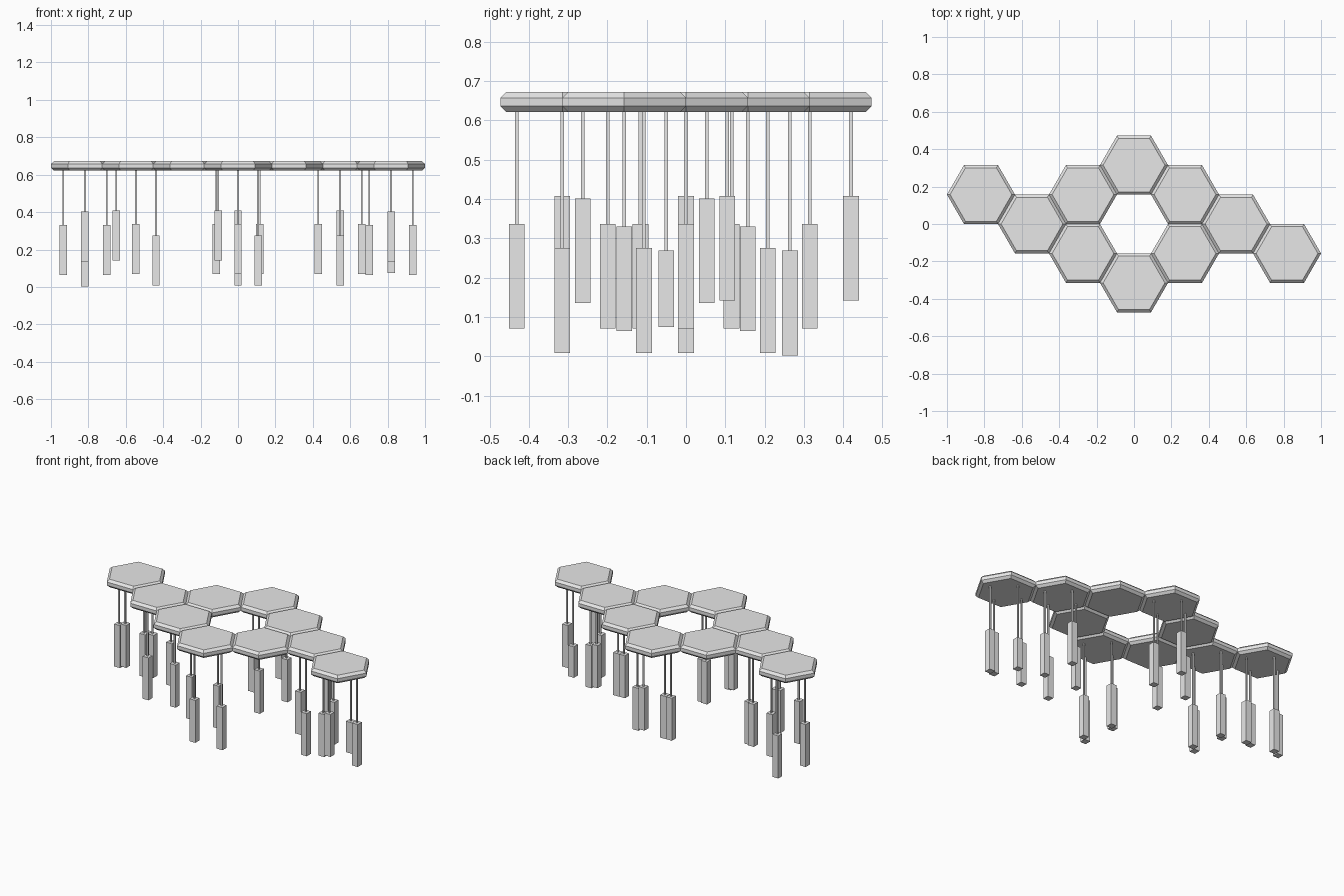
import bpy
import bmesh
import math
from mathutils import Matrix, Vector

if "Cube" in bpy.data.objects:
    bpy.data.objects.remove(bpy.data.objects["Cube"])

grey = bpy.data.materials.new("light grey")
grey.use_nodes = True
grey.diffuse_color = (0.8, 0.8, 0.8, 1)
grey.node_tree.nodes["Principled BSDF"].inputs["Base Color"].default_value = (0.8, 0.8, 0.8, 1)

R = 1 / 5.5                 # hexagon corner radius
ROW = R * math.sqrt(3)      # hexagon flat-to-flat width
Z_LOW, Z_HIGH, CHAMFER = 0.622, 0.672, 0.0145


def add_object(name, bm):
    bmesh.ops.recalc_face_normals(bm, faces=bm.faces)
    mesh = bpy.data.meshes.new(name)
    bm.to_mesh(mesh)
    bm.free()
    mesh.materials.append(grey)
    obj = bpy.data.objects.new(name, mesh)
    bpy.context.collection.objects.link(obj)


def hex_tile(name, cx, cy):
    """Hexagonal slab with chamfered upper and lower rims."""
    bm = bmesh.new()
    inner = R - CHAMFER / math.cos(math.pi / 6)
    profile = [(inner, Z_LOW), (R, Z_LOW + CHAMFER), (R, Z_HIGH - CHAMFER), (inner, Z_HIGH)]
    rings = []
    for radius, z in profile:
        angles = [i * math.pi / 3 for i in range(6)]
        rings.append([bm.verts.new((cx + radius * math.cos(a), cy + radius * math.sin(a), z))
                      for a in angles])
    for low, high in zip(rings, rings[1:]):
        for i in range(6):
            j = (i + 1) % 6
            bm.faces.new((low[i], low[j], high[j], high[i]))
    bm.faces.new(rings[0])
    bm.faces.new(rings[-1])
    add_object(name, bm)


def add_box(bm, x, y, z0, z1, width):
    place = Matrix.Translation((x, y, (z0 + z1) / 2)) @ Matrix.Diagonal((width, width, z1 - z0, 1))
    bmesh.ops.create_cube(bm, size=1, matrix=place)


def pendant(name, x, y, bottom, top):
    """Square block hung on a thin rod."""
    bm = bmesh.new()
    add_box(bm, x, y, bottom, top, 0.04)
    add_box(bm, x, y, top, Z_LOW + 0.005, 0.009)
    add_object(name, bm)


# Tiles on a hexagonal grid: (column, height in half rows)
tiles = {
    "far_right": (-3, 1), "right": (-2, 0), "right_back": (-1, 1), "right_front": (-1, -1),
    "back": (0, 2), "front": (0, -2), "left_back": (1, 1), "left_front": (1, -1),
    "left": (2, 0), "far_left": (3, -1),
}
centres = {n: Vector((c * 1.5 * R, r * ROW / 2)) for n, (c, r) in tiles.items()}
for name, c in centres.items():
    hex_tile(name + "_tile", c.x, c.y)

# Hung tiles: direction of the highest pendant; the lowest hangs opposite it
high_side = {
    "far_right": (0, -1), "far_left": (0, -1), "right": (-1, 0),
    "left": (0, 1), "front": (-1, 0), "back": (0, 1),
}
for name, side in high_side.items():
    c, d = centres[name], Vector(side)
    across = Vector((-d.y, d.x))
    drop = 0.006 if name.startswith("far") else 0
    low_bottom = 0.081 if name == "far_left" else 0.008
    for part, offset, bottom, top in (
            ("high", d * 0.105, 0.142, 0.408),
            ("low", d * -0.107, low_bottom, 0.275),
            ("middle_a", across * 0.116, 0.07, 0.336),
            ("middle_b", across * -0.116, 0.07, 0.336)):
        p = c + offset
        pendant(f"{name}_{part}_pendant", p.x, p.y, bottom - drop, top - drop)
